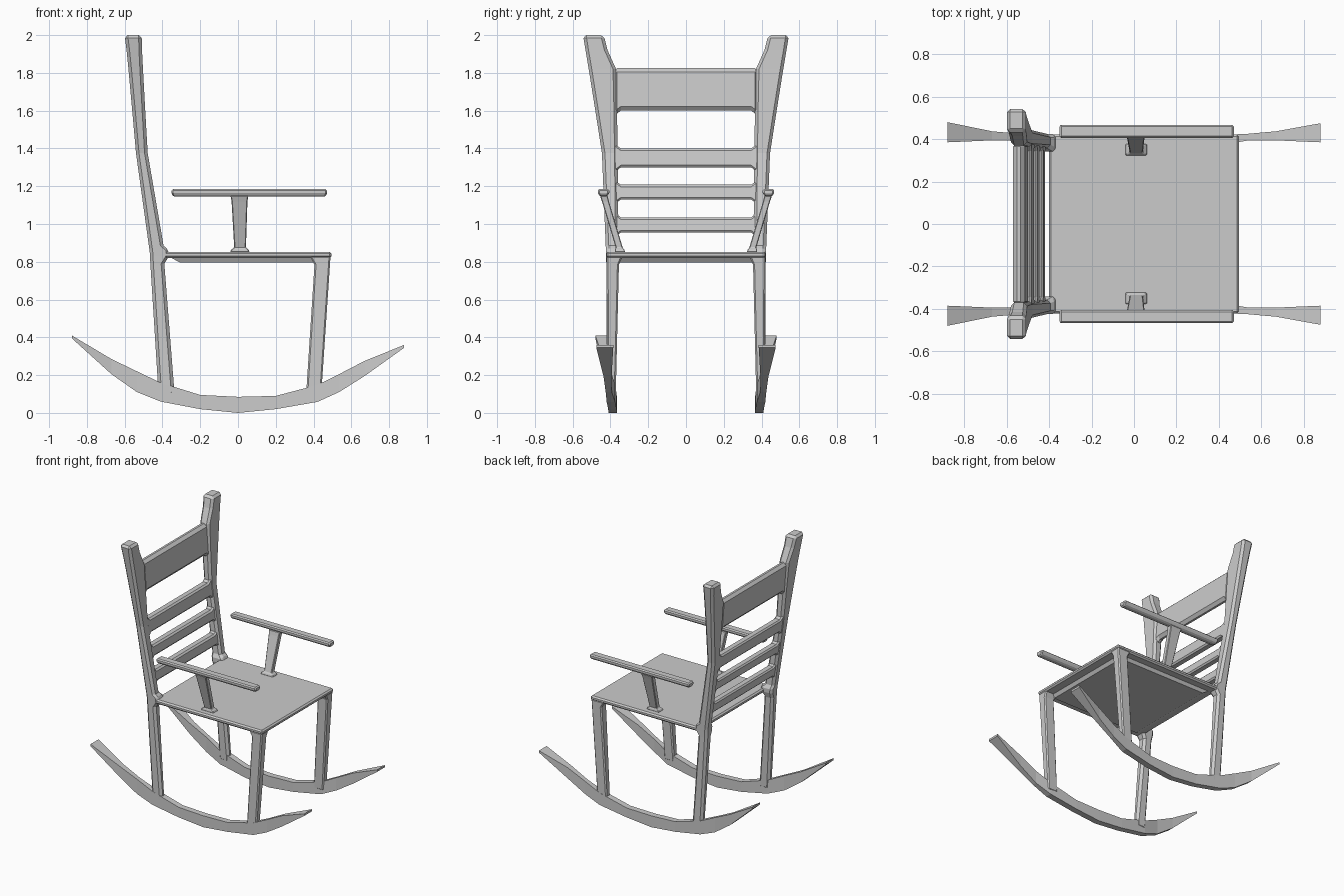
import bpy, bmesh

cube = bpy.data.objects.get("Cube")
if cube:
    bpy.data.objects.remove(cube, do_unlink=True)

GREY = (0.6, 0.6, 0.6, 1)
mat = bpy.data.materials.new("plain grey")
mat.use_nodes = True
mat.diffuse_color = GREY
mat.node_tree.nodes["Principled BSDF"].inputs["Base Color"].default_value = GREY


def loft(name, rings, bevel=0.0, mirror=False):
    """Join four-cornered rings into a capped, bevelled bar."""
    bm = bmesh.new()
    loops = [[bm.verts.new(p) for p in ring] for ring in rings]
    for a, b in zip(loops, loops[1:]):
        for i in range(4):
            j = (i + 1) % 4
            bm.faces.new((a[i], a[j], b[j], b[i]))
    bm.faces.new(loops[0])
    bm.faces.new(loops[-1])
    bmesh.ops.recalc_face_normals(bm, faces=bm.faces)
    mesh = bpy.data.meshes.new(name)
    bm.to_mesh(mesh)
    bm.free()
    mesh.materials.append(mat)
    obj = bpy.data.objects.new(name, mesh)
    bpy.context.collection.objects.link(obj)
    if bevel:
        mod = obj.modifiers.new("Bevel", "BEVEL")
        mod.width = bevel
        mod.segments = 1
        mod.limit_method = "ANGLE"
        mod.angle_limit = 0.8
    if mirror:
        mod = obj.modifiers.new("Mirror", "MIRROR")
        mod.use_axis = (False, True, False)
    return obj


def level(z, x0, x1, y0, y1):
    return [(x0, y0, z), (x1, y0, z), (x1, y1, z), (x0, y1, z)]


def upright(name, rows, bevel, mirror=True):
    return loft(name, [level(*r) for r in rows], bevel, mirror)


# Rockers: x, bottom, top, inner y, outer y
rocker = [
    (-.88, .395, .41, .385, .48), (-.67, .205, .285, .394, .437),
    (-.535, .11, .22, .393, .425), (-.41, .06, .16, .375, .42),
    (-.2, .02, .095, .367, .412), (0, 0, .085, .365, .41),
    (.2, .02, .09, .367, .412), (.42, .058, .148, .375, .42),
    (.535, .11, .205, .393, .425), (.67, .195, .275, .394, .437),
    (.88, .345, .36, .385, .475)]
loft("rocker", [[(x, a, lo), (x, b, lo), (x, b, hi), (x, a, hi)]
                for x, lo, hi, a, b in rocker], 0, True)

# Rear legs running up into the back posts: z, x range, y range
upright("back_post", [
    (.09, -.42, -.335, .372, .418), (.79, -.464, -.39, .355, .422),
    (.83, -.466, -.365, .342, .423), (.86, -.468, -.365, .342, .424),
    (.885, -.472, -.394, .357, .425), (1.375, -.54, -.478, .362, .445),
    (1.6, -.56, -.491, .365, .48), (1.82, -.58, -.503, .37, .515),
    (1.92, -.59, -.508, .415, .532), (2.0, -.6, -.51, .435, .545)], .016)

# Front legs
upright("front_leg", [
    (.09, .36, .44, .372, .418), (.785, .405, .487, .355, .42),
    (.83, .38, .49, .335, .42)], .008)

# Seat board and the shallow panel below it
upright("seat", [(.82, -.4, .495, -.422, .422),
                 (.853, -.4, .495, -.422, .422)], .01, False)
upright("seat_panel", [(.797, -.31, .41, -.35, .35),
                       (.825, -.36, .43, -.365, .365)], 0, False)


# Back slats follow the lean of the posts and widen where they meet them
def lean(z):
    if z < 1.375:
        return -.43 - (z - .86) * .155
    return -.51 - (z - 1.375) * .075


def slat(name, lo, hi, flare_top, bevel):
    rings = []
    for y, f in ((-.385, 1), (-.345, 0), (.345, 0), (.385, 1)):
        a, b = lo - .03 * f, hi + flare_top * f
        rings.append([(lean(a) - .028, y, a), (lean(a) + .028, y, a),
                      (lean(b) + .028, y, b), (lean(b) - .028, y, b)])
    loft(name, rings, bevel)


slat("top_rail", 1.6, 1.825, 0, .02)
for i, (lo, hi) in enumerate(((.955, 1.035), (1.13, 1.208), (1.3, 1.4))):
    slat("back_slat_%d" % (i + 1), lo, hi, .03, .01)

# Armrests and their slanted supports
upright("armrest", [(1.145, -.345, .465, .418, .456),
                    (1.165, -.352, .472, .406, .467),
                    (1.185, -.35, .47, .406, .467)], .008)
upright("arm_support", [
    (.85, -.042, .062, .322, .378), (.864, -.036, .056, .326, .376),
    (.875, -.02, .042, .335, .372), (1.12, -.034, .05, .408, .445),
    (1.15, -.04, .055, .415, .455)], .004)
